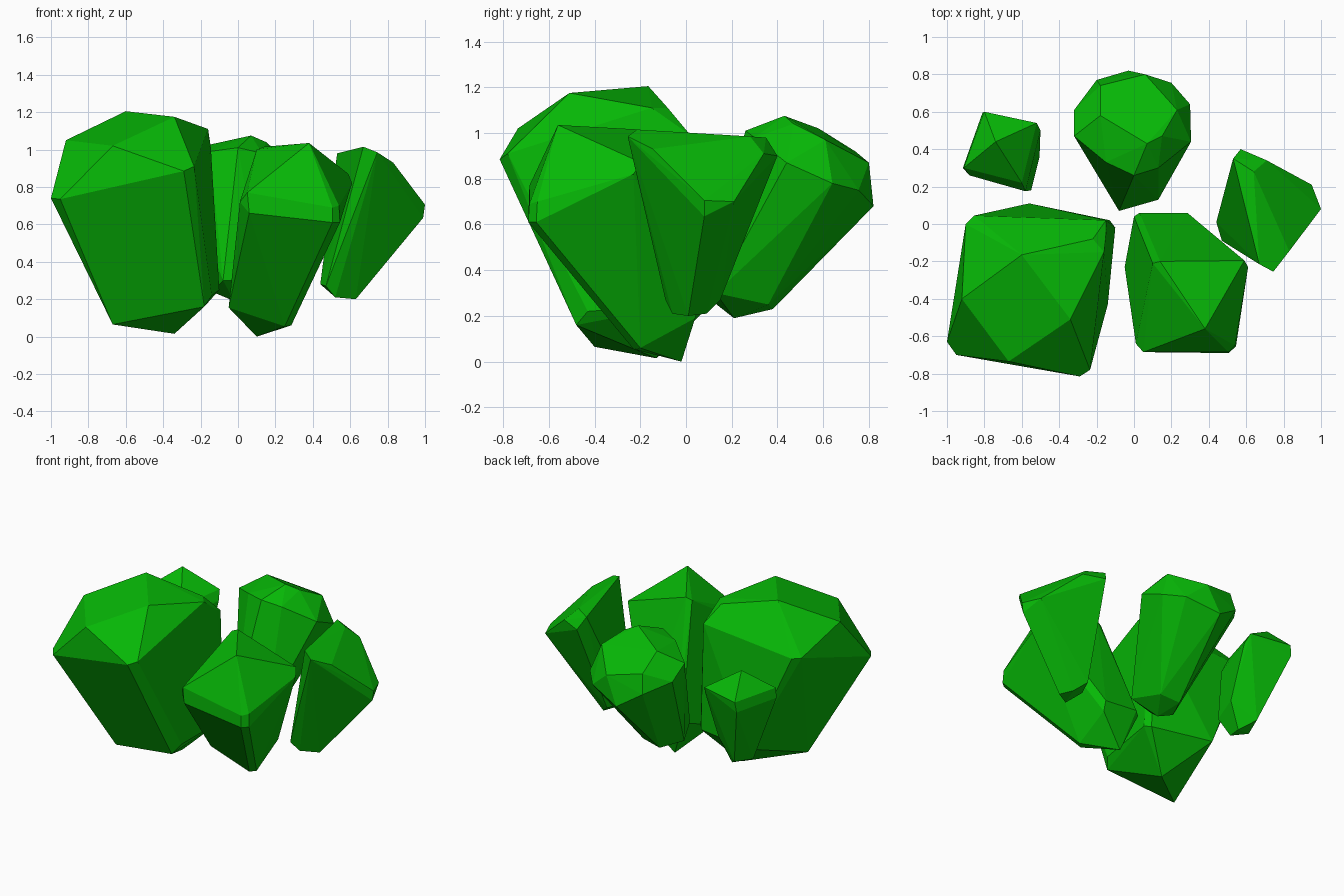
import bpy, bmesh

green = bpy.data.materials.new("crystal_green")
green.diffuse_color = (0.002, 0.48, 0.002, 1)


def crystal(name, top, rim, base):
    """Faceted stone: the convex hull of its crown, girdle and foot corners."""
    bm = bmesh.new()
    for p in top + rim + base:
        bm.verts.new(p)
    res = bmesh.ops.convex_hull(bm, input=bm.verts[:])
    junk = {g for g in res["geom_interior"] + res["geom_unused"]
            if isinstance(g, bmesh.types.BMVert)}
    bmesh.ops.delete(bm, geom=list(junk), context='VERTS')
    # merge nearly coplanar triangles into clean facets
    bmesh.ops.dissolve_limit(bm, angle_limit=0.07, verts=bm.verts[:], edges=bm.edges[:])
    bmesh.ops.recalc_face_normals(bm, faces=bm.faces[:])
    me = bpy.data.meshes.new(name)
    bm.to_mesh(me)
    bm.free()
    me.materials.append(green)
    ob = bpy.data.objects.new(name, me)
    bpy.context.collection.objects.link(ob)
    return ob


# large crystal, front left
crystal("large_crystal",
        [(-.60, -.165, 1.205), (-.34, -.51, 1.175), (-.92, -.40, 1.05), (-.67, -.735, 1.02),
         (-.16, -.15, 1.11), (-.22, -.08, 1.11)],
        [(-1, -.63, .74), (-.95, -.70, .735), (-.29, -.815, .885), (-.235, -.78, .91),
         (-.145, -.03, 1.01), (-.15, .02, .99), (-.90, 0, .94), (-.855, .045, .94)],
        [(-.67, -.40, .065), (-.34, -.13, .015), (-.18, -.48, .16), (-.14, -.43, .22),
         (-.10, -.02, .25), (-.13, .02, .24), (-.56, .11, .25)])

# wide crystal, front middle
crystal("middle_crystal",
        [(.38, -.56, 1.035), (.14, -.20, 1.015), (.10, -.21, 1.0)],
        [(.59, -.195, .87), (.61, -.23, .82), (.54, -.65, .70), (.505, -.685, .69),
         (.545, -.655, .61), (.505, -.69, .61), (.01, -.64, .72), (.05, -.685, .77),
         (.06, -.685, .66)],
        [(.285, -.20, .06), (.25, -.23, .055), (.10, -.02, 0), (-.05, -.23, .155),
         (.285, .06, .26), (.285, .04, .19), (.03, .06, .28), (0, .04, .26)])

# rounded crystal, leaning to the back
crystal("back_crystal",
        [(.07, .43, 1.075), (.15, .47, 1.04), (-.18, .58, 1.02), (.23, .61, .97),
         (.06, .80, .87), (-.18, .74, .92)],
        [(0, .26, 1.01), (.13, .30, .98), (-.15, .33, .99), (-.32, .47, .93), (-.32, .61, .85),
         (-.20, .77, .79), (-.03, .82, .68), (.20, .755, .75), (.30, .64, .78), (.305, .44, .87)],
        [(-.08, .07, .30), (.13, .13, .30), (-.14, .22, .24), (-.02, .21, .19),
         (-.06, .38, .23), (.08, .36, .25)])

# slim crystal, leaning to the right
crystal("right_crystal",
        [(.67, -.215, 1.015), (.745, -.255, .985), (.64, .28, .985), (.53, .35, .98)],
        [(.57, .40, .90), (.71, .34, .91), (.83, -.145, .93), (.95, .21, .70), (1, .08, .705),
         (.99, .08, .635)],
        [(.44, .01, .28), (.47, -.09, .27), (.52, -.06, .21), (.63, .01, .20), (.58, .09, .21),
         (.51, .15, .27)])

# small crystal, back left
crystal("small_crystal",
        [(-.74, .44, .98)],
        [(-.80, .60, .83), (-.81, .595, .76), (-.52, .54, .84), (-.50, .50, .78),
         (-.91, .30, .85), (-.88, .26, .79), (-.60, .22, .82), (-.58, .175, .74),
         (-.915, .30, .78)],
        [(-.505, .36, .42), (-.55, .18, .38), (-.60, .24, .25), (-.59, .33, .25),
         (-.67, .42, .31), (-.72, .28, .29)])
